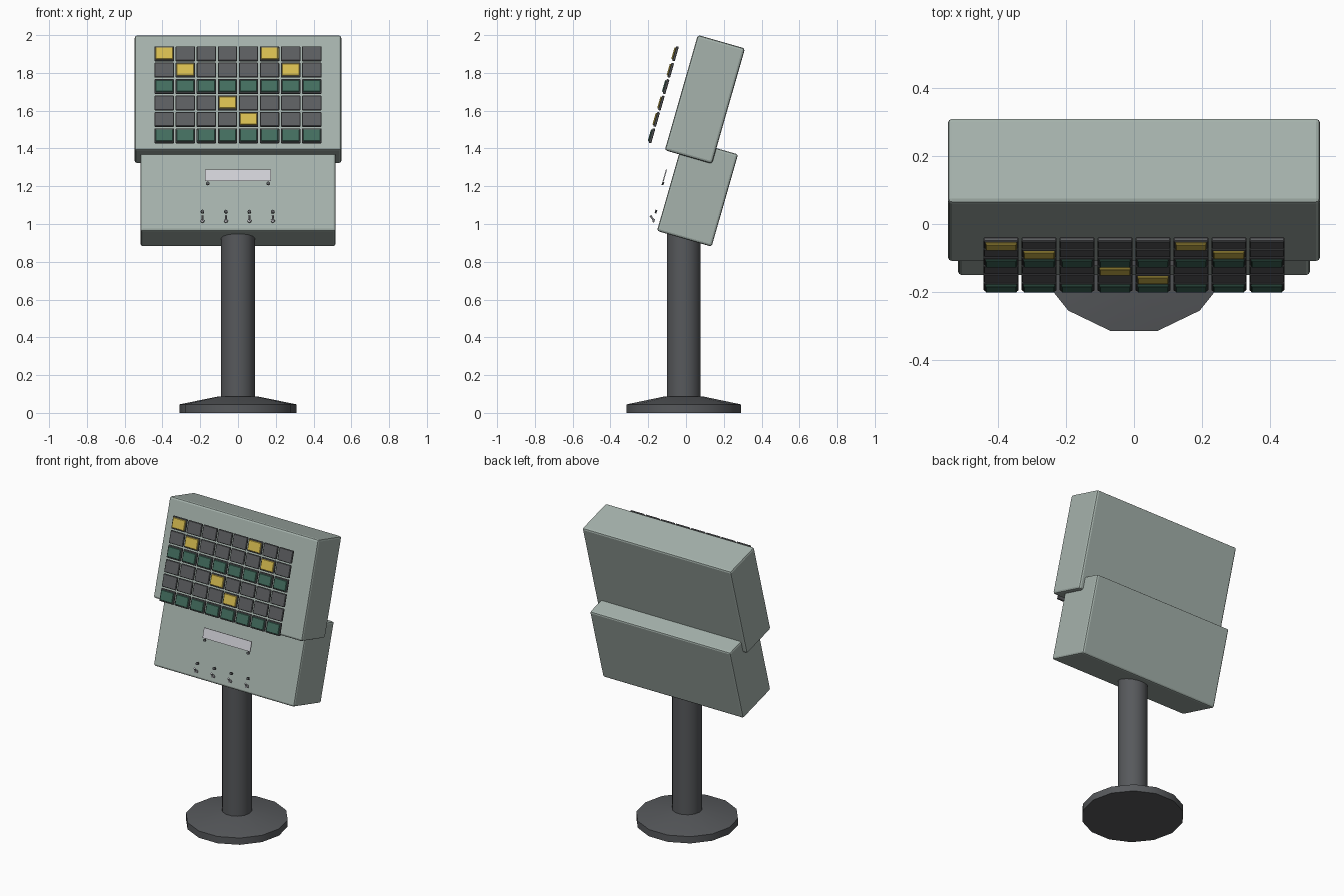
import bpy, math
from mathutils import Matrix, Vector

if "Cube" in bpy.data.objects:
    bpy.data.objects.remove(bpy.data.objects["Cube"], do_unlink=True)

TILT = Matrix.Rotation(math.radians(-16), 4, 'X')


def material(name, rgb):
    m = bpy.data.materials.new(name)
    m.use_nodes = True
    m.diffuse_color = (*rgb, 1)
    m.node_tree.nodes["Principled BSDF"].inputs["Base Color"].default_value = (*rgb, 1)
    return m


sage = material("sage_enamel", (0.38, 0.45, 0.415))
metal = material("dark_metal", (0.095, 0.1, 0.107))
grey = material("tile_grey", (0.107, 0.11, 0.117))
green = material("lens_green", (0.056, 0.156, 0.114))
yellow = material("lens_yellow", (0.68, 0.51, 0.08))
pale = material("pale_plate", (0.63, 0.63, 0.67))


def finish(ob, name, mat, bevel=0, segments=1):
    ob.name = name
    ob.data.materials.append(mat)
    if bevel:
        mod = ob.modifiers.new("edge", 'BEVEL')
        mod.width, mod.segments = bevel, segments
    return ob


def box(name, mat, centre, size, bevel=0, segments=1):
    """Box leaning back with the console."""
    bpy.ops.mesh.primitive_cube_add(size=1)
    ob = bpy.context.object
    ob.data.transform(Matrix.Diagonal((*size, 1)))
    ob.matrix_world = Matrix.Translation(centre) @ TILT
    return finish(ob, name, mat, bevel, segments)


def rod(name, mat, start, end, r1, r2, sides):
    """Round part between two points."""
    a, b = Vector(start), Vector(end)
    bpy.ops.mesh.primitive_cone_add(vertices=sides, radius1=r1, radius2=r2, depth=(b - a).length)
    ob = bpy.context.object
    ob.matrix_world = Matrix.Translation((a + b) / 2) @ (b - a).to_track_quat('Z', 'Y').to_matrix().to_4x4()
    bpy.ops.object.shade_smooth_by_angle(angle=math.radians(30))
    return finish(ob, name, mat)


# Pedestal: lathed foot and pole, with a vertex on the +x axis
def lathe(name, mat, profile, sides, y):
    verts = [(r * math.cos(2 * math.pi * i / sides), y + r * math.sin(2 * math.pi * i / sides), z)
             for r, z in profile for i in range(sides)]
    faces = [(k * sides + i, k * sides + (i + 1) % sides,
              (k + 1) * sides + (i + 1) % sides, (k + 1) * sides + i)
             for k in range(len(profile) - 1) for i in range(sides)]
    faces.append(tuple(reversed(range(sides))))
    faces.append(tuple(range((len(profile) - 1) * sides, len(profile) * sides)))
    me = bpy.data.meshes.new(name)
    me.from_pydata(verts, [], faces)
    ob = bpy.data.objects.new(name, me)
    bpy.context.collection.objects.link(ob)
    bpy.ops.object.select_all(action='DESELECT')
    ob.select_set(True)
    bpy.context.view_layer.objects.active = ob
    bpy.ops.object.shade_smooth_by_angle(angle=math.radians(30))
    return finish(ob, name, mat)


lathe("foot", metal, [(0.31, 0), (0.31, 0.045), (0.1, 0.088)], 14, -0.012)
lathe("pole", metal, [(0.091, 0.06), (0.091, 1.05)], 14, -0.012)

# Cabinets
box("upper_cabinet", sage, (0, 0.1, 1.66), (1.094, 0.26, 0.635), 0.013, 2)
box("lower_cabinet", sage, (0, 0.061, 1.166), (1.034, 0.301, 0.508), 0.012, 2)

# Grid of indicator tiles, some carrying a coloured lens
LIT = {(0, 0), (0, 5), (1, 1), (1, 6), (3, 3), (4, 4)}
grid_centre = Vector((0, -0.118, 1.684))
for row in range(6):
    for col in range(8):
        offset = Vector(((col - 3.5) * 0.1115, 0, (2.5 - row) * 0.0903))
        spot = grid_centre + TILT @ offset
        box("indicator_tile", grey, spot, (0.1025, 0.014, 0.08), 0.003)
        lens = yellow if (row, col) in LIT else green if row in (2, 5) else None
        if lens:
            face = spot + TILT @ Vector((0, -0.0095, 0))
            box("indicator_lens", lens, face, (0.092, 0.009, 0.065), 0.003)

# Blank plate with two screws
box("label_plate", pale, (0, -0.112, 1.258), (0.35, 0.006, 0.064))
out = TILT @ Vector((0, -0.005, 0))
for x in (-0.16, 0.16):
    c = Vector((x, -0.122, 1.215))
    rod("plate_screw", metal, c - out, c + out, 0.009, 0.009, 10)

# Row of small lamps with toggle levers below
for i in range(4):
    x = (i - 1.5) * 0.1243 - 0.002
    c = Vector((x, -0.159, 1.066))
    rod("small_lamp", metal, c - out, c + out, 0.01, 0.009, 10)
    n = Vector((x, -0.171, 1.018))
    rod("toggle_collar", pale, n - out, n + out, 0.011, 0.009, 10)
    rod("toggle_lever", pale, n, (x, -0.188, 1.045), 0.004, 0.006, 8)
